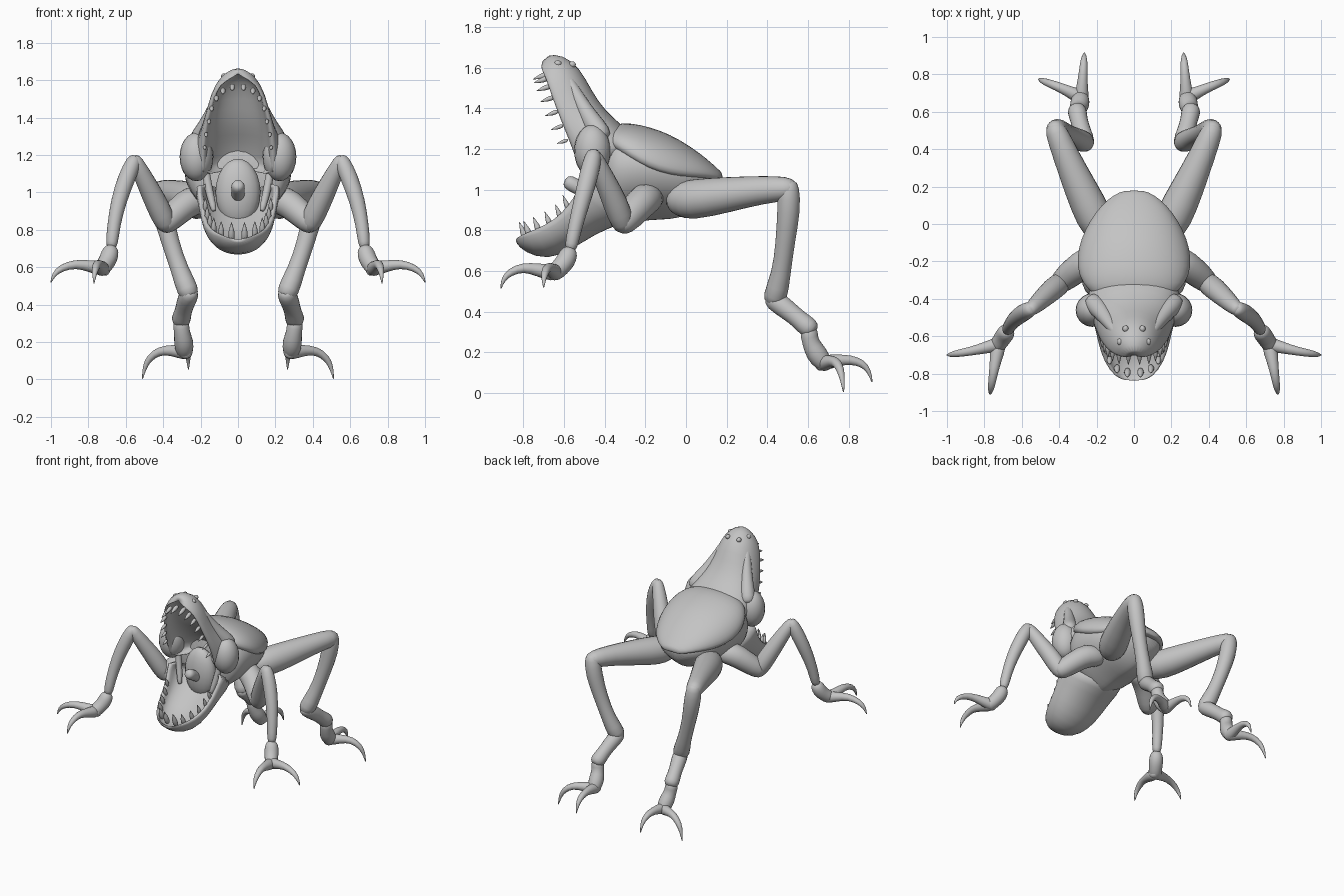
import bpy, bmesh, math
from mathutils import Vector

skin = bpy.data.materials.new("grey_skin")
skin.diffuse_color = (0.55, 0.55, 0.55, 1)


def loft(name, rings, mirror=False, levels=1):
    """Skin a row of closed rings and cap both ends."""
    bm = bmesh.new()
    rows = [[bm.verts.new(p) for p in r] for r in rings]
    n = len(rows[0])
    for a, b in zip(rows, rows[1:]):
        for i in range(n):
            j = (i + 1) % n
            bm.faces.new((a[i], a[j], b[j], b[i]))
    bm.faces.new(rows[0][::-1])
    bm.faces.new(rows[-1])
    bmesh.ops.recalc_face_normals(bm, faces=bm.faces[:])
    return finish(name, bm, mirror, levels)


def finish(name, bm, mirror=False, levels=0):
    me = bpy.data.meshes.new(name)
    bm.to_mesh(me)
    bm.free()
    me.materials.append(skin)
    me.polygons.foreach_set("use_smooth", [True] * len(me.polygons))
    ob = bpy.data.objects.new(name, me)
    bpy.context.collection.objects.link(ob)
    if mirror:
        m = ob.modifiers.new("mirror", 'MIRROR')
        m.use_mirror_merge = False
    if levels:
        s = ob.modifiers.new("smooth", 'SUBSURF')
        s.levels = s.render_levels = levels
    return ob


def tube(name, pts, mirror=True, n=10):
    """Round limb through points (x, y, z, radius)."""
    ps = [Vector(p[:3]) for p in pts]
    rings, side, old = [], None, None
    for i, p in enumerate(ps):
        t = (ps[min(i + 1, len(ps) - 1)] - ps[max(i - 1, 0)]).normalized()
        if side is None:
            side = t.orthogonal().normalized()
        else:
            side = old.rotation_difference(t) @ side
        up, old, r = t.cross(side), t, pts[i][3] * 1.04
        circle = lambda k, o: [p + t * o + k * r * (side * math.cos(a) + up * math.sin(a))
                               for a in [2 * math.pi * j / n for j in range(n)]]
        if i == 0:
            rings.append(circle(0.55, -0.6 * r))
        rings.append(circle(1, 0))
        if i == len(ps) - 1:
            rings.append(circle(0.55, 0.6 * r))
    return loft(name, rings, mirror)


def blob(name, c, r, mirror=True):
    bm = bmesh.new()
    bmesh.ops.create_uvsphere(bm, u_segments=20, v_segments=12, radius=1)
    for v in bm.verts:
        v.co = Vector((c[i] + v.co[i] * r[i] for i in range(3)))
    return finish(name, bm, mirror)


def jaw(name, stations, thick):
    """Hollow jaw: outer arc back along the palate, per (rim, outer, half width, cheek bulge)."""
    rings = []
    for ry, rz, oy, oz, w, bulge in stations:
        ring = []
        for k, d, idx, b in ((1, 1, range(13), bulge), (0.84, thick, range(12, -1, -1), 0)):
            for i in idx:
                a = math.pi * i / 12
                s = math.sin(a) ** 0.85 * d
                x = math.cos(a) * (w * k + b * math.sin(a))
                ring.append((x, ry + (oy - ry) * s, rz + (oz - rz) * s))
        rings.append(ring)
    return loft(name, rings)


# Torso: wide above, keeled below (y, top, bottom, half width)
torso = []
for y, top, bot, w in ((-0.41, 1.24, 0.86, 0.20), (-0.37, 1.30, 0.82, 0.27), (-0.28, 1.31, 0.83, 0.29),
                       (-0.18, 1.29, 0.85, 0.29), (-0.08, 1.26, 0.85, 0.265), (0.01, 1.20, 0.87, 0.225),
                       (0.08, 1.14, 0.92, 0.17), (0.14, 1.09, 0.98, 0.10)):
    mid = bot + (top - bot) * 0.58
    ring = []
    for i in range(24):
        a = 2 * math.pi * i / 24
        c, s = math.cos(a), math.sin(a)
        x = w * math.copysign(abs(c) ** (0.9 if s > 0 else 1.5), c)
        ring.append((x, y, mid + s * ((top - mid) if s > 0 else (mid - bot))))
    torso.append(ring)
loft("torso", torso)

# Back shell with a lip along its lower edge (y, top, rim height, half width)
shell = []
for y, top, rim, w in ((-0.40, 1.29, 1.25, 0.17), (-0.36, 1.325, 1.22, 0.25), (-0.27, 1.33, 1.16, 0.305),
                       (-0.18, 1.31, 1.11, 0.312), (-0.08, 1.275, 1.08, 0.29), (0.02, 1.215, 1.07, 0.24),
                       (0.10, 1.155, 1.07, 0.18), (0.16, 1.10, 1.06, 0.105), (0.18, 1.08, 1.06, 0.05)):
    out = [(w * math.cos(math.pi * i / 12), y, rim + (top - rim) * math.sin(math.pi * i / 12) ** 0.9)
           for i in range(13)]
    shell.append(out + [(w * k, y, rim - 0.015) for k in (-0.85, -0.4, 0, 0.4, 0.85)])
loft("back_shell", shell)

# Gaping jaws, the upper one swelling slightly towards the cheeks
jaw("upper_jaw", ((-0.72, 1.605, -0.69, 1.665, 0.045, 0), (-0.70, 1.575, -0.605, 1.665, 0.11, 0),
                  (-0.675, 1.50, -0.52, 1.60, 0.15, 0), (-0.64, 1.40, -0.465, 1.49, 0.178, 0),
                  (-0.60, 1.30, -0.395, 1.385, 0.20, 0.05), (-0.565, 1.21, -0.31, 1.32, 0.205, 0.14),
                  (-0.54, 1.14, -0.26, 1.25, 0.205, 0.18), (-0.52, 1.07, -0.20, 1.19, 0.21, 0.13)), 0.55)
jaw("lower_jaw", ((-0.838, 0.755, -0.838, 0.74, 0.045, 0), (-0.82, 0.775, -0.795, 0.69, 0.105, 0),
                  (-0.74, 0.805, -0.68, 0.652, 0.165, 0), (-0.65, 0.85, -0.56, 0.703, 0.195, 0),
                  (-0.58, 0.92, -0.44, 0.785, 0.21, 0), (-0.53, 1.00, -0.33, 0.825, 0.225, 0),
                  (-0.51, 1.09, -0.20, 0.88, 0.245, 0)), 0.55)

# Cheeks, low brow ridges and nostrils
blob("cheek", (0.222, -0.46, 1.19), (0.09, 0.09, 0.13))
tube("brow_ridge", ((0.215, -0.42, 1.27, 0.06), (0.165, -0.48, 1.36, 0.045), (0.125, -0.535, 1.455, 0.035),
                    (0.095, -0.58, 1.545, 0.025)))
for y, z, x in ((-0.56, 1.615, 0.045), (-0.63, 1.62, 0.075)):
    blob("nostril", (x, y, z), (0.016, 0.018, 0.016))

# Low tongue mound with a round tip, and skin folds joining the jaws
blob("tongue", (0, -0.44, 1.0), (0.12, 0.07, 0.18), mirror=False)
tube("tongue_tip", ((0, -0.48, 0.98, 0.04), (0, -0.53, 1.01, 0.035), (0, -0.575, 1.035, 0.04)), mirror=False)
tube("mouth_fold", ((0.185, -0.46, 1.2, 0.02), (0.165, -0.46, 1.05, 0.024), (0.13, -0.50, 0.91, 0.018)))


# Teeth
def teeth(name, roots, d, size):
    d = Vector(d).normalized()
    for k, root in enumerate(roots):
        p, s = Vector(root), size * (1 - 0.06 * k)
        tube(name, [(*(p + d * s * f), s * r) for f, r in ((-0.2, 0.25), (0.25, 0.27), (0.65, 0.14), (1, 0.02))], n=6)


teeth("upper_tooth", ((0.03, -0.69, 1.565), (0.08, -0.69, 1.545), (0.115, -0.68, 1.505), (0.14, -0.665, 1.45),
                      (0.155, -0.645, 1.38), (0.17, -0.62, 1.31), (0.178, -0.595, 1.24)), (0, -1, -0.35), 0.066)
teeth("lower_tooth", ((0.035, -0.79, 0.765), (0.09, -0.77, 0.775), (0.13, -0.725, 0.80), (0.15, -0.67, 0.83),
                      (0.165, -0.62, 0.87), (0.175, -0.585, 0.92)), (0, -0.4, 1), 0.08)

# Front legs
tube("front_shoulder", ((0.17, -0.17, 0.96, 0.07), (0.25, -0.20, 0.96, 0.085), (0.32, -0.25, 0.90, 0.075),
                        (0.39, -0.31, 0.835, 0.068)))
tube("front_upper_leg", ((0.385, -0.31, 0.83, 0.06), (0.43, -0.345, 0.93, 0.064), (0.49, -0.40, 1.05, 0.053),
                         (0.55, -0.455, 1.17, 0.042)))
tube("front_lower_leg", ((0.555, -0.455, 1.17, 0.044), (0.595, -0.475, 1.08, 0.049), (0.64, -0.51, 0.95, 0.043),
                         (0.665, -0.545, 0.82, 0.035), (0.675, -0.565, 0.72, 0.034)))
tube("front_foot", ((0.68, -0.575, 0.69, 0.046), (0.69, -0.59, 0.65, 0.05), (0.71, -0.62, 0.615, 0.046),
                    (0.73, -0.65, 0.59, 0.046)))
tube("front_outer_claw", ((0.71, -0.64, 0.59, 0.045), (0.79, -0.66, 0.605, 0.032), (0.87, -0.68, 0.62, 0.024),
                          (0.95, -0.693, 0.595, 0.02), (0.985, -0.70, 0.56, 0.012), (1.0, -0.70, 0.52, 0.003)))
tube("front_inner_claw", ((0.725, -0.65, 0.59, 0.045), (0.74, -0.73, 0.605, 0.032), (0.752, -0.80, 0.62, 0.024),
                          (0.762, -0.865, 0.595, 0.02), (0.768, -0.90, 0.56, 0.012), (0.77, -0.91, 0.515, 0.003)))

# Hind legs
tube("hind_thigh", ((0.17, -0.04, 0.95, 0.085), (0.21, 0.03, 0.95, 0.105), (0.29, 0.20, 0.975, 0.09),
                    (0.37, 0.38, 1.0, 0.07), (0.42, 0.505, 1.005, 0.062)))
tube("hind_shin", ((0.42, 0.505, 1.015, 0.056), (0.405, 0.507, 0.90, 0.059), (0.365, 0.488, 0.74, 0.048),
                   (0.31, 0.468, 0.58, 0.047), (0.265, 0.437, 0.468, 0.065)))
tube("hind_ankle", ((0.26, 0.43, 0.46, 0.056), (0.28, 0.50, 0.408, 0.05), (0.295, 0.56, 0.358, 0.045),
                    (0.305, 0.607, 0.318, 0.057)))
tube("hind_foot", ((0.305, 0.605, 0.30, 0.048), (0.30, 0.61, 0.253, 0.04), (0.29, 0.637, 0.20, 0.056),
                   (0.285, 0.677, 0.145, 0.047)))
tube("hind_outer_claw", ((0.28, 0.675, 0.145, 0.045), (0.35, 0.71, 0.155, 0.03), (0.42, 0.74, 0.155, 0.024),
                         (0.475, 0.76, 0.115, 0.02), (0.50, 0.77, 0.065, 0.012), (0.51, 0.775, 0.005, 0.003)))
tube("hind_inner_claw", ((0.282, 0.66, 0.145, 0.045), (0.277, 0.74, 0.16, 0.03), (0.272, 0.81, 0.165, 0.024),
                         (0.268, 0.87, 0.145, 0.02), (0.266, 0.90, 0.11, 0.012), (0.265, 0.915, 0.055, 0.003)))
